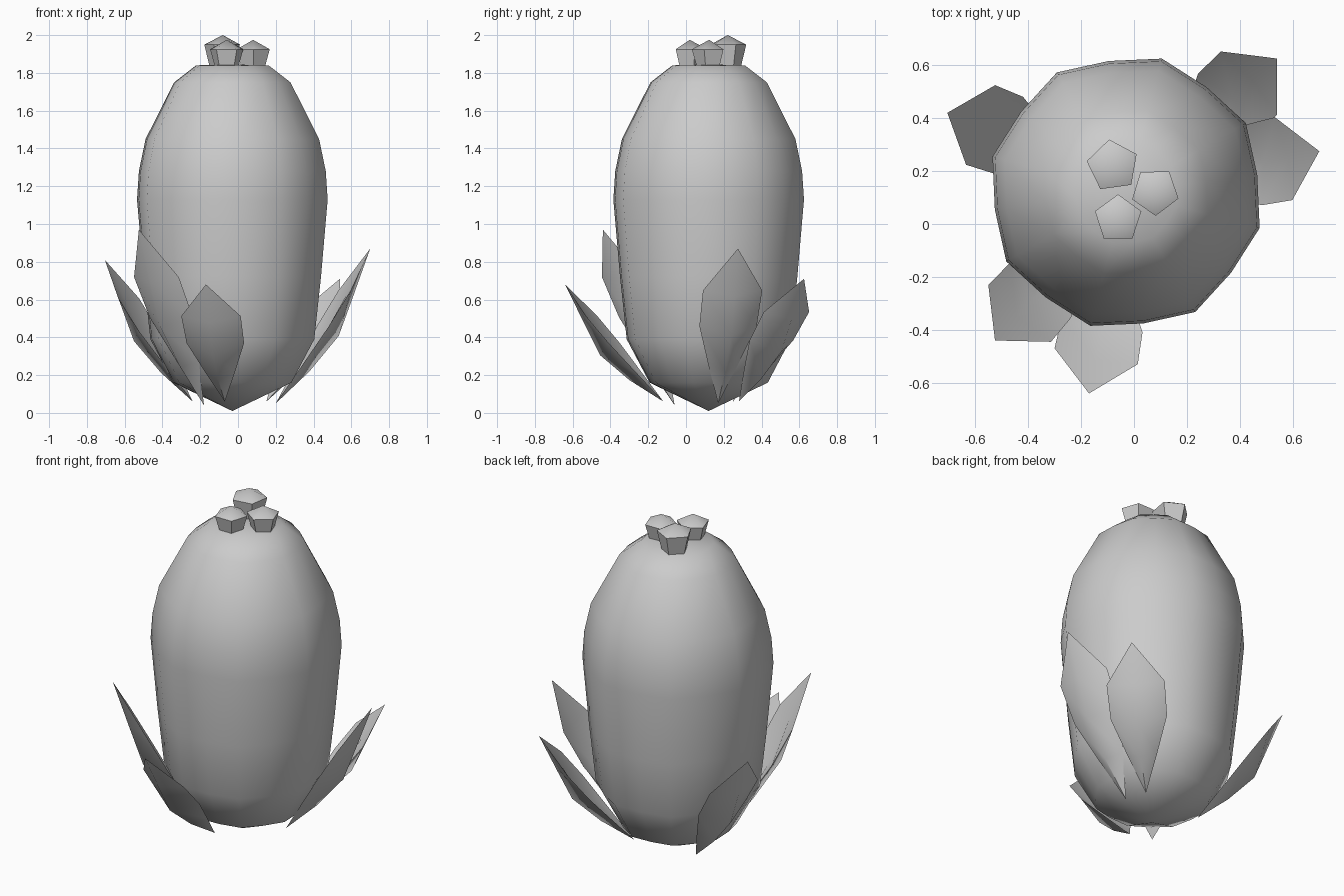
import bpy
from math import cos, sin, radians, tau
from mathutils import Vector

cube = bpy.data.objects.get("Cube")
if cube:
    bpy.data.objects.remove(cube)

grey = bpy.data.materials.new("plain_grey")
grey.use_nodes = True
grey.diffuse_color = (0.6, 0.6, 0.6, 1)
grey.node_tree.nodes["Principled BSDF"].inputs["Base Color"].default_value = (0.6, 0.6, 0.6, 1)


def add_mesh(name, verts, faces, angle):
    mesh = bpy.data.meshes.new(name)
    mesh.from_pydata(verts, [], faces)
    mesh.materials.append(grey)
    obj = bpy.data.objects.new(name, mesh)
    bpy.context.collection.objects.link(obj)
    bpy.ops.object.select_all(action="DESELECT")
    obj.select_set(True)
    bpy.context.view_layer.objects.active = obj
    bpy.ops.object.mode_set(mode="EDIT")
    bpy.ops.mesh.select_all(action="SELECT")
    bpy.ops.mesh.normals_make_consistent(inside=False)
    bpy.ops.object.mode_set(mode="OBJECT")
    bpy.ops.object.shade_smooth_by_angle(angle=radians(angle))
    return obj


def lathe(name, centre, profile, sides, turn, rib=0.0, angle=60):
    """Rings of (radius, z) closed by a bottom and a top point; odd columns bulge by rib."""
    cx, cy = centre
    rings = profile[1:-1]
    verts = [(cx, cy, profile[0][1])]
    for r, z in rings:
        for i in range(sides):
            a = radians(turn) + tau * i / sides
            k = r * (1 + rib * (1 if i % 2 == 0 else 0))
            verts.append((cx + k * cos(a), cy + k * sin(a), z))
    verts.append((cx, cy, profile[-1][1]))
    top, last = len(verts) - 1, 1 + (len(rings) - 1) * sides
    faces = []
    for i in range(sides):
        j = (i + 1) % sides
        faces.append((0, 1 + j, 1 + i))
        faces.append((top, last + i, last + j))
        for n in range(len(rings) - 1):
            a = 1 + n * sides
            faces.append((a + i, a + j, a + sides + j, a + sides + i))
    return add_mesh(name, verts, faces, angle)


def leaf(name, base, tip):
    """Pointed cupped leaf: a keel on the outside, a shallow valley on the inside."""
    base, tip = Vector(base), Vector(tip)
    chord = tip - base
    side = chord.cross(Vector((0, 0, 1))).normalized()
    out = chord.cross(side).normalized()
    if out.z > 0:
        out = -out
    # position along leaf, half width, keel depth, valley depth
    rows = [(0.25, 0.08, 0.065, 0.03), (0.5, 0.155, 0.1, 0.045), (0.73, 0.16, 0.055, 0.02)]
    verts = [base]
    for t, half, keel, valley in rows:
        p = base + chord * t
        verts += [p - side * half, p + out * keel, p + side * half, p + out * valley]
    verts.append(tip)
    end = len(verts) - 1
    faces = []
    for i in range(4):
        j = (i + 1) % 4
        faces += [(0, 1 + i, 1 + j), (end, end - 4 + j, end - 4 + i)]
        for a in (1, 5):
            faces.append((a + i, a + j, a + 4 + j, a + 4 + i))
    return add_mesh(name, verts, faces, 75)


# Ribbed body with a flat crown
body_profile = [(0, 0.01), (0.31, 0.16), (0.43, 0.39), (0.465, 0.72), (0.5, 1.13),
                (0.49, 1.28), (0.455, 1.45), (0.305, 1.75), (0.19, 1.84), (0, 1.845)]
lathe("ribbed_body", (-0.03, 0.12), body_profile, 16, 75, rib=0.045, angle=50)

# Flower buds on the crown
buds = [("back_bud", -0.08, 0.22, 98, 2.0, 0.1),
        ("left_bud", 0.08, 0.123, 55, 1.975, 0.092),
        ("front_bud", -0.06, 0.02, 90, 1.975, 0.092)]
for name, x, y, turn, peak, r in buds:
    lathe(name, (x, y), [(0, 1.835), (r * 0.72, 1.835), (r, peak - 0.05), (0, peak)], 5, turn)

# Leaves around the foot
leaf("back_left_leaf", (0.15, 0.28, 0.06), (0.54, 0.625, 0.71))
leaf("left_leaf", (0.2, 0.17, 0.05), (0.7, 0.275, 0.87))
leaf("front_leaf", (-0.07, -0.12, 0.06), (-0.17, -0.64, 0.68))
leaf("front_right_leaf", (-0.18, -0.06, 0.04), (-0.525, -0.44, 0.97))
leaf("back_right_leaf", (-0.24, 0.25, 0.06), (-0.705, 0.42, 0.81))
